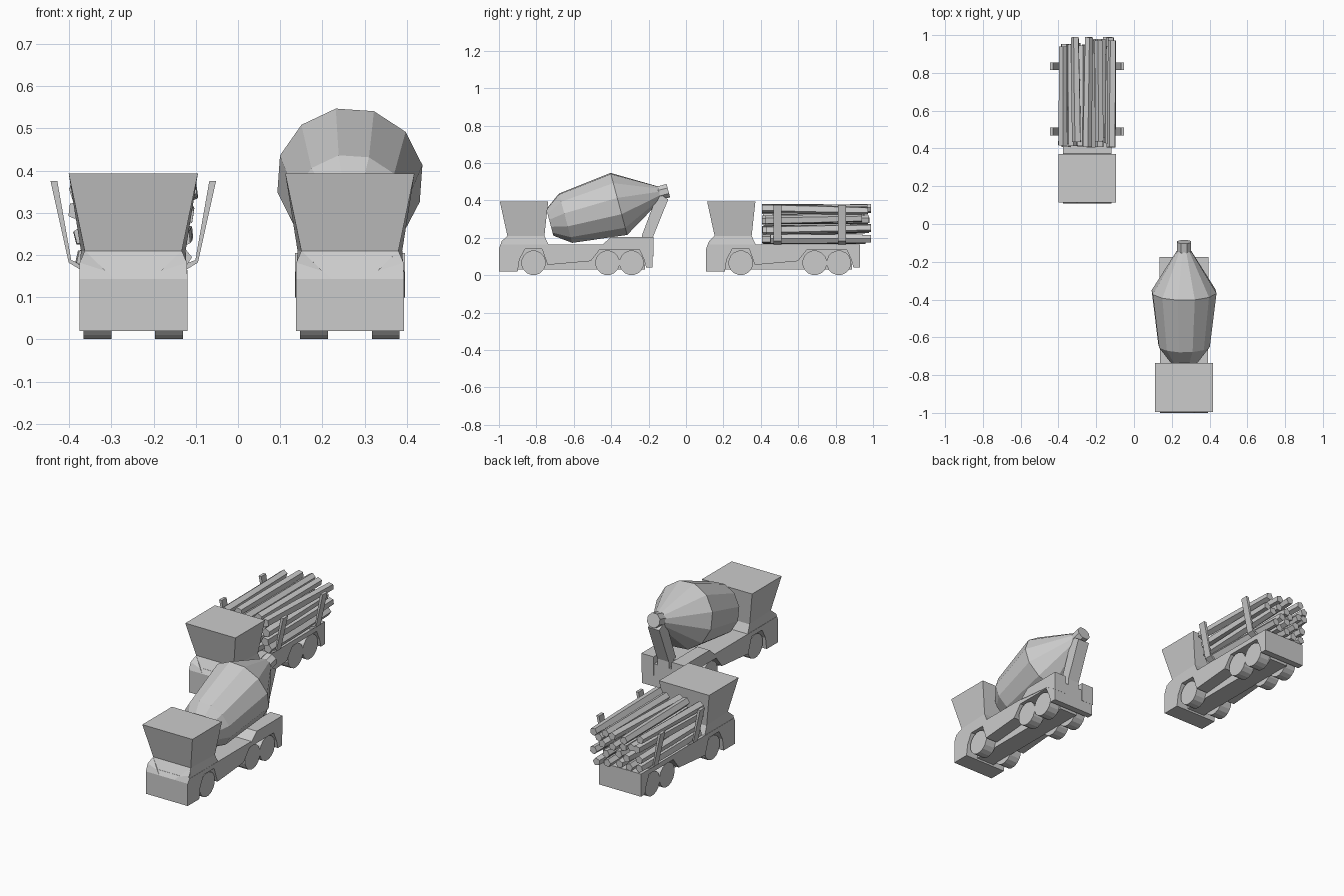
import bpy, bmesh, math, random
from mathutils import Vector

if "Cube" in bpy.data.objects:
    bpy.data.objects.remove(bpy.data.objects["Cube"])

random.seed(4)


def make(name, verts, faces):
    me = bpy.data.meshes.new(name)
    me.from_pydata([tuple(v) for v in verts], [], faces)
    bm = bmesh.new()
    bm.from_mesh(me)
    bmesh.ops.recalc_face_normals(bm, faces=bm.faces)
    bm.to_mesh(me)
    bm.free()
    ob = bpy.data.objects.new(name, me)
    bpy.context.collection.objects.link(ob)
    return ob


def loft(name, rings):
    """Skin equal-length rings of points and cap both ends."""
    n = len(rings[0])
    faces = [tuple(range(n)), tuple((len(rings) - 1) * n + i for i in range(n))]
    for r in range(len(rings) - 1):
        for i in range(n):
            j = (i + 1) % n
            faces.append((r * n + i, r * n + j, (r + 1) * n + j, (r + 1) * n + i))
    return make(name, [p for ring in rings for p in ring], faces)


def turned(name, a, b, stations, sides, roll=0.0):
    """Lathe (distance, radius) stations along the line a -> b."""
    a, b = Vector(a), Vector(b)
    d = (b - a).normalized()
    u = d.cross(Vector((0, 0, 1))).normalized()
    v = u.cross(d)
    rings = []
    for t, r in stations:
        rings.append([a + d * t + r * (math.cos(k) * u + math.sin(k) * v)
                      for k in (roll + 2 * math.pi * i / sides for i in range(sides))])
    return loft(name, rings)


def slab(name, profile, x0, x1):
    """Extrude a (y, z) profile across x."""
    return loft(name, [[(x, y, z) for y, z in profile] for x in (x0, x1)])


def rect(hx0, y0, y1, z, cx, hx1=None):
    hx1 = hx0 if hx1 is None else hx1
    return [(cx - hx0, y0, z), (cx + hx0, y0, z), (cx + hx1, y1, z), (cx - hx1, y1, z)]


def truck(label, cx, oy):
    # body with hood, flat bed and wheel arches
    prof = [(-1, .02), (-1, .143), (-.985, .165), (-.74, .165), (-.178, .165), (-.178, .04),
            (-.213, .04), (-.225, .085), (-.25, .138), (-.46, .138), (-.51, .075),
            (-.74, .055), (-.77, .14), (-.86, .14), (-.89, .085), (-.90, .02)]
    slab(label + "_body", [(y + oy, z) for y, z in prof], cx - .128, cx + .128)
    # cab: shoulders and flared top
    loft(label + "_cab_shoulders", [rect(.127, oy - .985, oy - .735, .163, cx),
                                    rect(.115, oy - .955, oy - .757, .21, cx, .124)])
    loft(label + "_cab_top", [rect(.115, oy - .955, oy - .757, .21, cx, .124),
                              rect(.153, oy - .995, oy - .737, .393, cx)])
    # central chassis
    slab(label + "_chassis", [(oy - .91, .03), (oy - .91, .15), (oy - .22, .15), (oy - .22, .03)],
         cx - .056, cx + .056)
    for s in (-1, 1):
        # headlight wedge
        make(label + "_headlight",
             [(cx + s * .128, oy - 1, .143), (cx + s * .045, oy - 1, .143),
              (cx + s * .065, oy - .99, .162), (cx + s * .127, oy - .985, .182),
              (cx + s * .128, oy - .95, .143), (cx + s * .045, oy - .95, .143),
              (cx + s * .115, oy - .955, .21)],
             [(0, 1, 2, 3), (0, 3, 6, 4), (2, 6, 3), (1, 5, 2), (2, 5, 6),
              (4, 6, 5), (0, 4, 5, 1)])
        for y in (-.815, -.42, -.291):
            turned(label + "_wheel", (cx + s * .052, y + oy, .066), (cx + s * .118, y + oy, .066),
                   [(0, .066), (.066, .066)], 16, math.pi / 16)


MX, LX = .265, -.248
truck("mixer", MX, 0)
truck("log_truck", LX, 1.108)

# mixer drum, tilted back
t = math.radians(15)
start = Vector((MX, -.728, .282))
axis = Vector((0, math.cos(t), math.sin(t)))
turned("mixer_drum", start, start + axis,
       [(0, .075), (.087, .139), (.382, .175), (.61, .036)], 12, math.radians(11))
turned("drum_mouth", start + axis * .59, start + axis, [(0, .040), (.066, .040)], 8, math.pi / 8)

# rear drum support: side blocks and slanted chute
for s in (-1, 1):
    x = sorted((MX + s * .055, MX + s * .13))
    slab("drum_block", [(-.45, .16), (-.40, .205), (-.174, .205), (-.174, .10), (-.24, .14)], *x)
slab("drum_cross_block", [(-.45, .16), (-.40, .2), (-.22, .2), (-.22, .14)], MX - .06, MX + .06)
slab("chute", [(-.235, .14), (-.235, .215), (-.15, .44), (-.095, .405), (-.178, .20), (-.178, .14)],
     MX - .035, MX + .035)

# log cradles: crossbar with outward leaning stakes
for y in (.49, .835):
    ends = [(.13, .165), (.128, .178), (.155, .19), (.181, .375), (.196, .375), (.153, .183)]
    ends = [(.12, .162), (.12, .178), (.147, .188), (.180, .375), (.196, .375), (.153, .182)]
    for s in (-1, 1):
        loft("stake", [[(LX + s * x, yy, z) for x, z in ends] for yy in (y - .021, y + .021)])
    slab("crossbar", [(y - .021, .16), (y - .021, .178), (y + .021, .178), (y + .021, .16)],
         LX - .125, LX + .125)

# stacked logs, slightly crooked and uneven
for z, count, half in ((.193, 5, .108), (.246, 5, .118), (.299, 6, .125), (.352, 5, .122)):
    for i in range(count):
        x = LX - half + 2 * half * i / (count - 1)
        j = lambda a: random.uniform(-a, a)
        a = Vector((x + j(.007), .43 + j(.028), z + j(.006)))
        b = Vector((x + j(.012), .96 + j(.036), z + j(.008)))
        L = (b - a).length
        turned("log", a, b, [(0, .025), (L * .5, .024 + j(.002)), (L, .022)], 5,
               random.uniform(0, 6))
